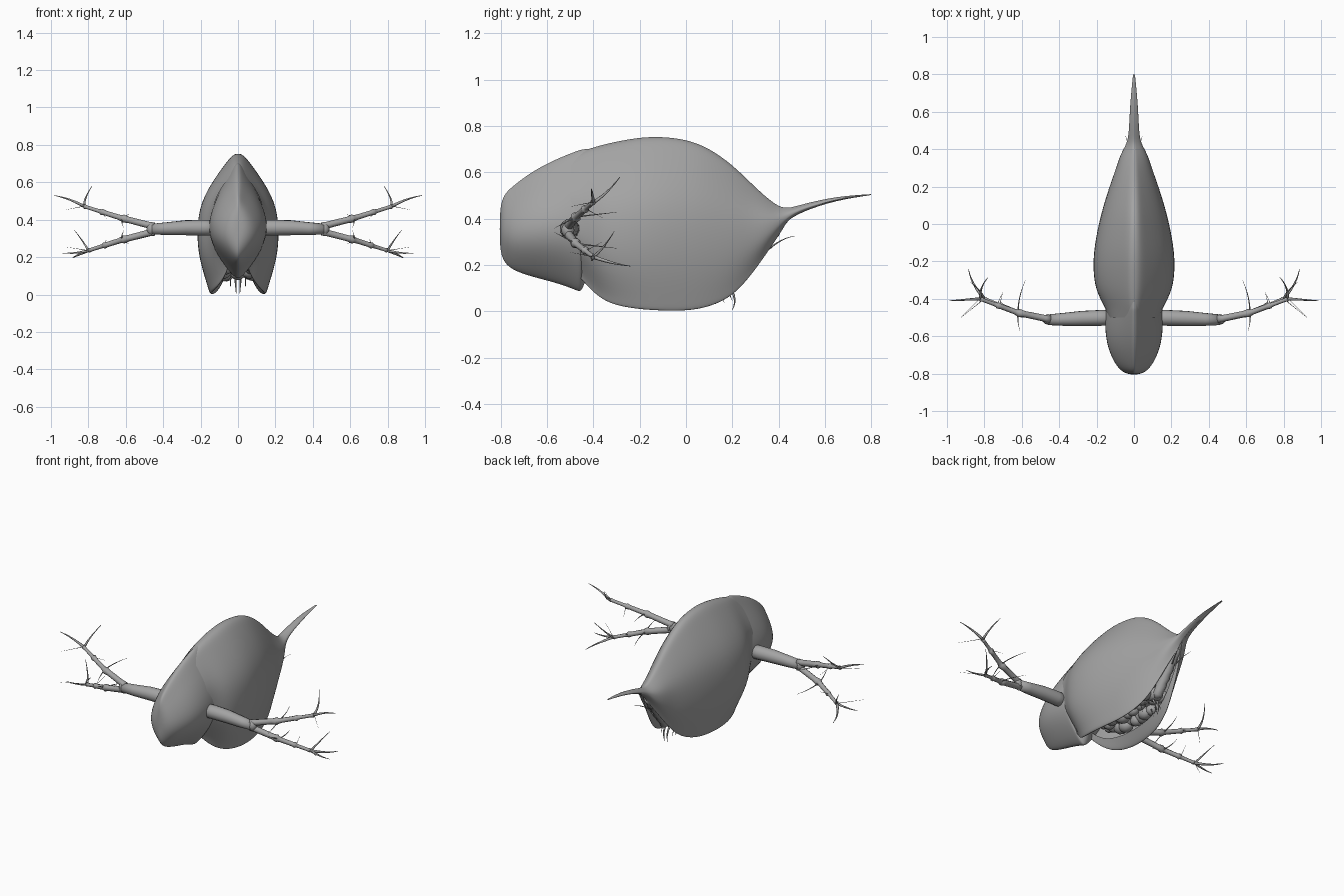
import bpy, bmesh, math, random
from mathutils import Vector

random.seed(4)
cube = bpy.data.objects.get("Cube")
if cube:
    bpy.data.objects.remove(cube, do_unlink=True)

grey = bpy.data.materials.new("shell grey")
grey.use_nodes = True
colour = (0.37, 0.37, 0.37, 1)
grey.diffuse_color = colour
grey.node_tree.nodes["Principled BSDF"].inputs["Base Color"].default_value = colour


def add_mesh(name, bm, subdivide=0):
    mesh = bpy.data.meshes.new(name)
    bmesh.ops.recalc_face_normals(bm, faces=bm.faces)
    for face in bm.faces:
        face.smooth = True
    bm.to_mesh(mesh)
    bm.free()
    obj = bpy.data.objects.new(name, mesh)
    mesh.materials.append(grey)
    bpy.context.collection.objects.link(obj)
    if subdivide:
        mod = obj.modifiers.new("smooth surface", "SUBSURF")
        mod.levels = mod.render_levels = subdivide
    return obj


def loft(name, rings, closed):
    bm = bmesh.new()
    rows = [[bm.verts.new(p) for p in ring] for ring in rings]
    count = len(rows[0])
    for a, b in zip(rows, rows[1:]):
        for i in range(count if closed else count - 1):
            j = (i + 1) % count
            bm.faces.new((a[i], a[j], b[j], b[i]))
    if closed:
        bm.faces.new(rows[0])
        bm.faces.new(rows[-1])
    bmesh.ops.remove_doubles(bm, verts=bm.verts, dist=0.0003)
    return add_mesh(name, bm, 2)


def tube(name, points, radii, sides=8):
    """Tapered tube along a path."""
    pts = [Vector(p) for p in points]
    bm = bmesh.new()
    rows = []
    for i, p in enumerate(pts):
        d = (pts[min(i + 1, len(pts) - 1)] - pts[max(i - 1, 0)]).normalized()
        u = d.cross(Vector((0.2, 0.9, 0.3))).normalized()
        v = d.cross(u)
        rows.append([bm.verts.new(p + radii[i] * (math.cos(a) * u + math.sin(a) * v))
                     for a in (math.tau * k / sides for k in range(sides))])
    for a, b in zip(rows, rows[1:]):
        for i in range(sides):
            j = (i + 1) % sides
            bm.faces.new((a[i], a[j], b[j], b[i]))
    bm.faces.new(rows[0])
    bm.faces.new(rows[-1])
    return add_mesh(name, bm)


def bristle(name, start, end, bend=(0, 0, 0), r=0.006):
    a, b, c = Vector(start), Vector(end), Vector(bend)
    ts = [k / 6 for k in range(7)]
    pts = [a.lerp(b, t) + c * 4 * t * (1 - t) for t in ts]
    return tube(name, pts, [r * (1 - 0.85 * t) for t in ts], 6)


def ball(name, centre, size, detail=2):
    bm = bmesh.new()
    bmesh.ops.create_icosphere(bm, subdivisions=detail, radius=1)
    for v in bm.verts:
        v.co = Vector(centre) + Vector(v.co[i] * size[i] for i in range(3))
    return add_mesh(name, bm)


# Two-valved shell with tail spine: y, bottom, top, half width, opening
shell = [(-.5, .19, .668, .14, .3), (-.44, .12, .698, .16, .35),
         (-.37, .045, .72, .202, .5), (-.28, .012, .741, .222, .62),
         (-.15, -.003, .762, .222, .68), (0, -.006, .748, .193, .68),
         (.1, .012, .708, .166, .68), (.2, .058, .636, .134, .65),
         (.28, .15, .556, .104, .6), (.35, .25, .49, .082, .5),
         (.4, .325, .453, .058, .3), (.44, .39, .443, .035, 0),
         (.5, .43, .462, .027, 0), (.65, .479, .497, .021, 0),
         (.8, .502, .506, .005, 0)]
side = [(.014, .14), (.07, .3), (.21, .65), (.38, .95), (.6, 1), (.78, .92)]
rings = []
for y, lo, hi, w, gap in shell:
    h = hi - lo
    half = [(w * f, hi - h * t) for t, f in side]
    # Rounded rim turning inward
    half += [(w * gap * f, lo + h * t) for f, t in
             ((1.1, .05), (1.04, .006), (.94, .006), (.65, .1))]
    rings.append([(-x, y, z) for x, z in reversed(half)] + [(0, y, hi)]
                 + [(x, y, z) for x, z in half])
loft("shell", rings, False)

# Head with keeled top and pointed beak
head = [(-.805, .29, .42, .02), (-.795, .22, .497, .06), (-.755, .175, .54, .105),
        (-.66, .143, .612, .15), (-.56, .118, .663, .164), (-.48, .088, .695, .162),
        (-.455, .076, .704, .16), (-.445, .1, .705, .158), (-.39, .22, .711, .15),
        (-.3, .26, .7, .13)]
section = [(.03, .13), (.13, .36), (.28, .7), (.5, 1), (.7, .9), (.88, .45), (.97, .16)]
rings = []
for y, lo, hi, w in head:
    half = [(w * f, hi - (hi - lo) * t) for t, f in section]
    rings.append([(0, y, hi)] + [(x, y, z) for x, z in half] + [(0, y, lo)]
                 + [(-x, y, z) for x, z in reversed(half)])
loft("head", rings, True)

# Soft body and clustered lumps inside the opening
ball("inner_body", (0, -.06, .3), (.13, .36, .19), 3)
for i in range(33):
    y = -.3 + .5 * i / 32
    r = random.uniform(.03, .048)
    spread = .085 - .12 * abs(y + .07)
    x = spread * (-1, 0, 1)[i % 3] + random.uniform(-.015, .015)
    z = .125 + .35 * max(0, abs(y + .06) - .12) + random.uniform(-.02, .02)
    ball("body_lump", (x, y, z), (r, r * 1.2, r))

# Abdomen with rings and fine hairs
path = [Vector((0, .39, .365)).lerp(Vector((0, .2, .11)), k / 12) for k in range(13)]
tube("abdomen", path, [.028 + .005 * (k % 2) for k in range(12)] + [.012], 10)
for s in (-1, 1):
    bristle("tail_hair", (s * .01, .36, .27), (s * .045, .47, .325), (0, 0, .01), .004)
    bristle("abdomen_claw", (s * .015, .19, .1), (s * .01, .2, .005), (0, .015, 0), .007)
    for k in range(3):
        y = .11 + .035 * k
        bristle("belly_hair", (s * .04, y, .09), (s * .04, y + .02, .03 + .008 * k), (0, 0, 0), .004)

# Forked swimming antennae
for s, label in ((1, "left"), (-1, "right")):
    def flip(p):
        return (s * p[0], p[1], p[2])

    def hair(a, b, bend=(0, 0, 0), r=.006):
        bristle(label + "_antenna_hair", flip(a), flip(b), flip(bend), r)

    arm = [(.1, -.5, .355), (.18, -.502, .357), (.28, -.505, .357),
           (.38, -.51, .352), (.46, -.512, .35)]
    tube(label + "_antenna_base", [flip(p) for p in arm], [.042, .043, .041, .035, .029], 12)
    ball(label + "_antenna_joint", flip((.46, -.51, .35)), (.03, .028, .035))
    for up, tip in ((1, (.825, -.4, .472)), (-1, (.8, -.4, .235))):
        root, mid = Vector((.45, -.51, .35 + up * .014)), Vector((.62, -.475, .35 + up * .058))
        mid2 = mid.lerp(Vector(tip), .55)
        joints = [root, mid, mid2, Vector(tip)]
        pts, radii = [], []
        for k in range(3):
            r = .021 - .0045 * k
            for t, grow in ((0, 1.1), (.15, .9), (.8, .85), (.96, 1.1)):
                pts.append(flip(joints[k].lerp(joints[k + 1], t)))
                radii.append(r * grow)
        tube(label + "_antenna_branch", pts, radii)
        hair(mid, (.58, -.3, mid.z + up * .02), (.01, 0, 0), .004)
        hair(mid, (.61, -.57, mid.z - up * .05), (.005, 0, 0), .004)
        hair(mid2, (.7, -.36, mid2.z - up * .04), (0, 0, 0), .002)
        hair(tip, (.925, -.5, tip[2] - up * .02), (0, 0, 0), .002)
    # Long end bristles
    hair((.82, -.4, .47), (.985, -.41, .53), (0, 0, .008), .009)
    hair((.82, -.4, .47), (.78, -.285, .58), (.015, 0, -.01), .008)
    hair((.8, -.4, .235), (.94, -.41, .222), (0, 0, -.006), .008)
    hair((.8, -.4, .235), (.885, -.24, .195), (.015, 0, -.005), .009)
    hair((.8, -.4, .235), (.875, -.31, .345), (-.01, 0, -.01), .007)
